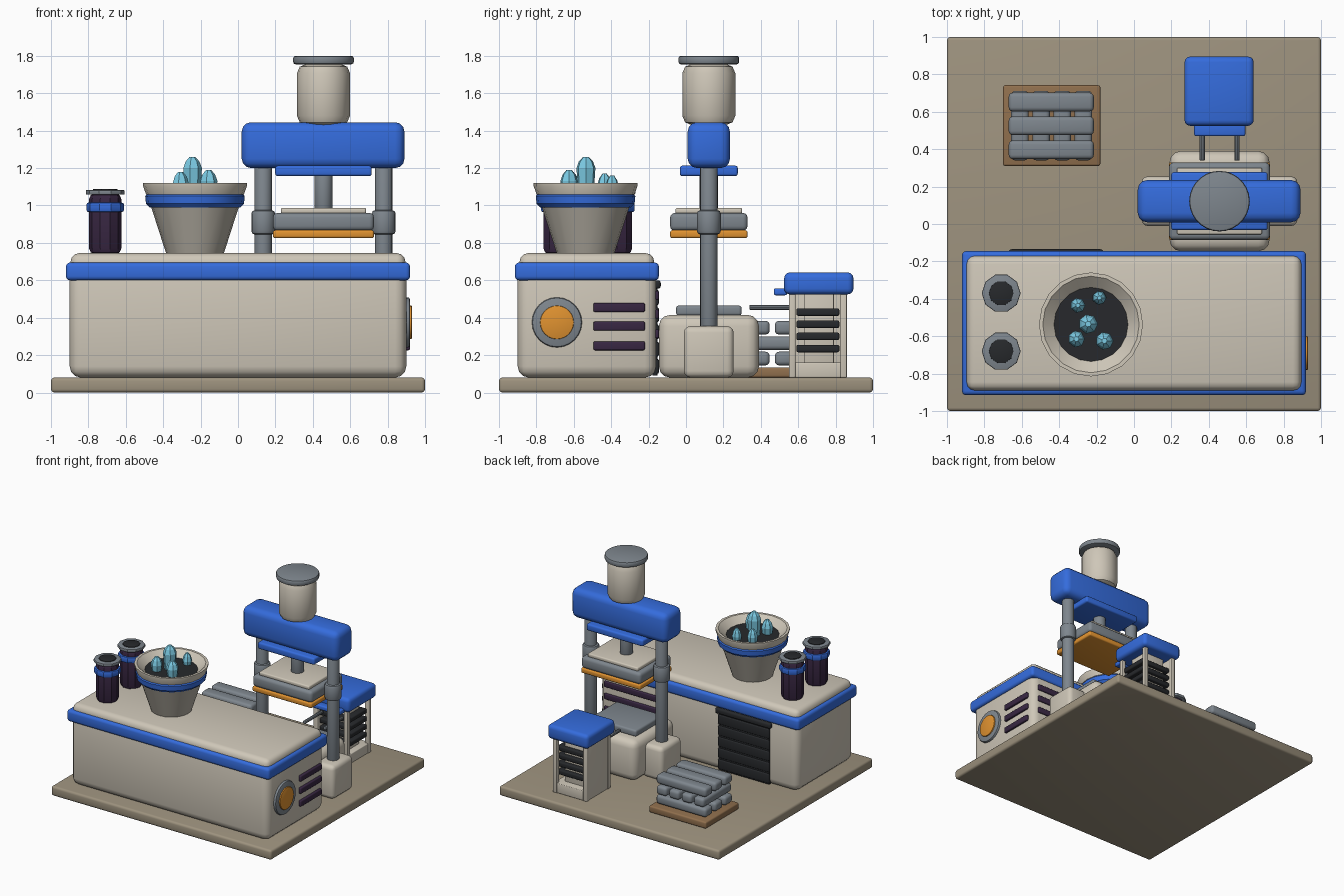
import bpy, bmesh, math
from mathutils import Matrix

if "Cube" in bpy.data.objects:
    bpy.data.objects.remove(bpy.data.objects["Cube"])


def mat(name, c):
    m = bpy.data.materials.new(name)
    m.diffuse_color = (*c, 1)
    m.use_nodes = True
    m.node_tree.nodes["Principled BSDF"].inputs["Base Color"].default_value = m.diffuse_color
    return m


CREAM = mat("cream", (0.62, 0.57, 0.48))
BLUE = mat("blue", (0.035, 0.15, 0.72))
STEEL = mat("steel", (0.21, 0.24, 0.27))
DARK = mat("dark", (0.02, 0.022, 0.025))
PURPLE = mat("purple", (0.04, 0.02, 0.055))
ORANGE = mat("orange", (0.75, 0.29, 0.03))
CRYSTAL = mat("crystal", (0.2, 0.6, 0.78))
WOOD = mat("wood", (0.28, 0.16, 0.075))
FLOOR = mat("floor", (0.34, 0.29, 0.21))
HOPPER = mat("hopper_metal", (0.45, 0.42, 0.36))


def finish(bm, name, m, smooth=True):
    me = bpy.data.meshes.new(name)
    bmesh.ops.recalc_face_normals(bm, faces=bm.faces)
    bm.to_mesh(me)
    bm.free()
    ob = bpy.data.objects.new(name, me)
    bpy.context.collection.objects.link(ob)
    me.materials.append(m)
    if smooth:
        bpy.ops.object.select_all(action='DESELECT')
        ob.select_set(True)
        bpy.context.view_layer.objects.active = ob
        bpy.ops.object.shade_smooth_by_angle(angle=math.radians(33))
    return ob


def box(name, x, y, z, m, bevel=0.01, seg=3):
    """Rounded box from (min, max) ranges."""
    bm = bmesh.new()
    bmesh.ops.create_cube(bm, size=1)
    for v in bm.verts:
        for i, r in enumerate((x, y, z)):
            v.co[i] = r[0] if v.co[i] < 0 else r[1]
    if bevel:
        bmesh.ops.bevel(bm, geom=bm.edges[:], offset=bevel, segments=seg,
                        profile=0.5, affect='EDGES')
    return finish(bm, name, m)


def lathe(name, prof, at, m, sides=20, axis='Z', smooth=True):
    """Turn an (r, h) profile around an axis; ends are capped."""
    bm = bmesh.new()
    rings = []
    for r, h in prof:
        rings.append([bm.verts.new((r * math.cos(2 * math.pi * i / sides),
                                    r * math.sin(2 * math.pi * i / sides), h))
                      for i in range(sides)])
    for a, b in zip(rings, rings[1:]):
        for i in range(sides):
            j = (i + 1) % sides
            bm.faces.new((a[i], a[j], b[j], b[i]))
    bm.faces.new(rings[0])
    bm.faces.new(rings[-1])
    rot = {'Z': Matrix(), 'X': Matrix.Rotation(math.pi / 2, 4, 'Y'),
           'Y': Matrix.Rotation(-math.pi / 2, 4, 'X')}[axis]
    bmesh.ops.transform(bm, matrix=Matrix.Translation(at) @ rot, verts=bm.verts)
    return finish(bm, name, m, smooth)


def rod(name, r, h0, h1, at, m, b=0.01, sides=20, axis='Z'):
    """Cylinder with chamfered rims."""
    return lathe(name, [(r - b, h0), (r - b * .3, h0 + b * .3), (r, h0 + b),
                        (r, h1 - b), (r - b * .3, h1 - b * .3), (r - b, h1)],
                 at, m, sides, axis)


# floor plate
box("floor_plate", (-1, 1), (-1, 1), (0, 0.08), FLOOR, 0.018)

# cabinet
box("cabinet_body", (-0.9, 0.9), (-0.9, -0.16), (0.08, 0.67), CREAM, 0.06)
box("cabinet_trim", (-0.92, 0.92), (-0.915, -0.145), (0.6, 0.695), BLUE, 0.022)
box("cabinet_top", (-0.895, 0.895), (-0.89, -0.17), (0.63, 0.745), CREAM, 0.045)

# round gauge and vents on the right end
rod("gauge_ring", 0.134, 0.87, 0.92, (0, -0.69, 0.375), STEEL, 0.012, 24, 'X')
rod("gauge_face", 0.09, 0.88, 0.93, (0, -0.69, 0.375), ORANGE, 0.005, 24, 'X')
for i, z in enumerate((0.25, 0.355, 0.455)):
    box(f"side_vent_{i}", (0.88, 0.92), (-0.495, -0.22), (z - .024, z + .024), PURPLE, 0.008)
    box(f"back_vent_{i}", (0.3, 0.85), (-0.18, -0.145), (z + .04, z + .088), PURPLE, 0.008)

# roller shutter on the back
box("shutter_panel", (-0.65, -0.185), (-0.18, -0.153), (0.09, 0.57), DARK, 0.004)
for i in range(5):
    z = 0.1 + i * 0.092
    box(f"shutter_slat_{i}", (-0.65, -0.185), (-0.17, -0.145), (z, z + 0.08), DARK, 0.01)
box("shutter_roll", (-0.67, -0.165), (-0.18, -0.135), (0.555, 0.6), DARK, 0.014)

# hopper with crystals
hc = (-0.23, -0.537, 0)
lathe("hopper_cone", [(0.153, 0.74), (0.237, 1.0)], hc, HOPPER, 20)
lathe("hopper_band", [(0.23, 0.99), (0.243, 0.99), (0.262, 1.01), (0.266, 1.05), (0.255, 1.062)],
      hc, BLUE, 20)
lathe("hopper_rim", [(0.25, 1.055), (0.262, 1.06), (0.278, 1.105), (0.278, 1.12),
                     (0.258, 1.12), (0.195, 1.065)], hc, CREAM, 20)
lathe("hopper_fill", [(0.198, 1.05), (0.198, 1.07)], hc, DARK, 20)
for i, (x, y, r, top) in enumerate(((-0.245, -0.535, .052, 1.26), (-0.3, -0.435, .04, 1.17),
                                    (-0.185, -0.395, .037, 1.16), (-0.308, -0.615, .045, 1.18),
                                    (-0.158, -0.625, .048, 1.19))):
    lathe(f"crystal_{i}", [(r * .8, 1.05), (r, top - .06), (r * .75, top - .025), (r * .3, top)],
          (x, y, 0), CRYSTAL, 7, smooth=False)

# jars
for i, y in enumerate((-0.37, -0.68)):
    p = (-0.71, y, 0)
    rod(f"jar_body_{i}", 0.086, 0.74, 1.065, p, PURPLE, 0.03, 10)
    rod(f"jar_band_{i}", 0.1, 0.965, 1.015, p, BLUE, 0.01, 10)
    rod(f"jar_lid_{i}", 0.104, 1.058, 1.083, p, STEEL, 0.006, 10)
    rod(f"jar_opening_{i}", 0.066, 1.07, 1.088, p, DARK, 0.002, 10)

# press pedestal and anvil
cx, cy = 0.457, 0.122
box("press_pedestal", (0.19, 0.725), (-0.145, 0.39), (0.08, 0.415), CREAM, 0.06)
box("anvil_plate", (cx - .21, cx + .21), (cy - .175, cy + .175), (0.41, 0.465), STEEL, 0.015)

# press columns, mirrored left and right
for side, s in (("left", -1), ("right", 1)):
    x = cx + s * 0.322
    box(f"column_foot_{side}", (x - .095, x + .095), (cy - .133, cy + .133),
        (0.08, 0.355), CREAM, 0.035)
    rod(f"column_{side}", 0.047, 0.34, 1.24, (x, cy, 0), STEEL, 0.005, 16)
    rod(f"column_collar_{side}", 0.064, 0.845, 0.975, (x, cy, 0), STEEL, 0.018, 16)

# moving platen, ram and crosshead
box("platen", (cx - .27, cx + .27), (cy - .207, cy + .207), (0.865, 0.96), STEEL, 0.025)
box("hot_plate", (cx - .27, cx + .27), (cy - .207, cy + .207), (0.825, 0.868), ORANGE, 0.012)
box("platen_pad", (cx - .228, cx + .228), (cy - .178, cy + .178), (0.955, 0.987), CREAM, 0.01)
rod("ram", 0.049, 0.975, 1.2, (cx, cy, 0), STEEL, 0.004, 16)
box("crosshead_plate", (cx - .258, cx + .258), (cy - .155, cy + .155), (1.157, 1.213), BLUE, 0.014)
box("crosshead", (0.02, 0.89), (cy - .113, cy + .113), (1.2, 1.445), BLUE, 0.05)
rod("ram_cylinder", 0.142, 1.43, 1.757, (cx, cy, 0), CREAM, 0.05, 16)
rod("ram_cap", 0.162, 1.755, 1.8, (cx, cy, 0), STEEL, 0.012, 28)

# power unit: posts, left wall, cooling plates, hood
for i, (x, y) in enumerate(((.3, .55), (.3, .825), (.575, .55), (.575, .825))):
    box(f"unit_post_{i}", (x, x + .035), (y, y + .035), (0.08, 0.54), CREAM, 0.006)
box("unit_wall", (0.305, 0.33), (0.56, 0.85), (0.08, 0.54), CREAM, 0.005)
box("unit_base", (0.305, 0.605), (0.555, 0.855), (0.08, 0.16), CREAM, 0.006)
for i in range(4):
    z = 0.235 + i * 0.065
    box(f"cooling_plate_{i}", (0.325, 0.6), (0.59, 0.845 - .025), (z - .02, z + .02), DARK, 0.01)
box("unit_core", (0.36, 0.55), (0.63, 0.79), (0.15, 0.53), CREAM, 0.005)
box("unit_hood", (0.27, 0.64), (0.525, 0.895), (0.525, 0.642), BLUE, 0.03)
box("unit_ledge", (0.322, 0.595), (0.47, 0.54), (0.52, 0.557), BLUE, 0.01)
for i, x in enumerate((0.365, 0.55)):
    rod(f"unit_pipe_{i}", 0.014, 0.34, 0.57, (x, 0, 0.455), STEEL, 0.003, 10, 'Y')

# pallet with stacked bars
box("pallet", (-0.7, -0.18), (0.31, 0.742), (0.08, 0.135), WOOD, 0.012)
for layer, z in (("low", 0.145), ("high", 0.31)):
    for i, y in enumerate((0.397, 0.525, 0.652)):
        box(f"bar_{layer}_{i}", (-0.67, -0.215), (y - .05, y + .05), (z, z + .073), STEEL, 0.022)
for i in range(4):
    x = -0.61 + i * 0.113
    box(f"bar_middle_{i}", (x - .047, x + .047), (0.34, 0.712), (0.228, 0.3), STEEL, 0.022)
